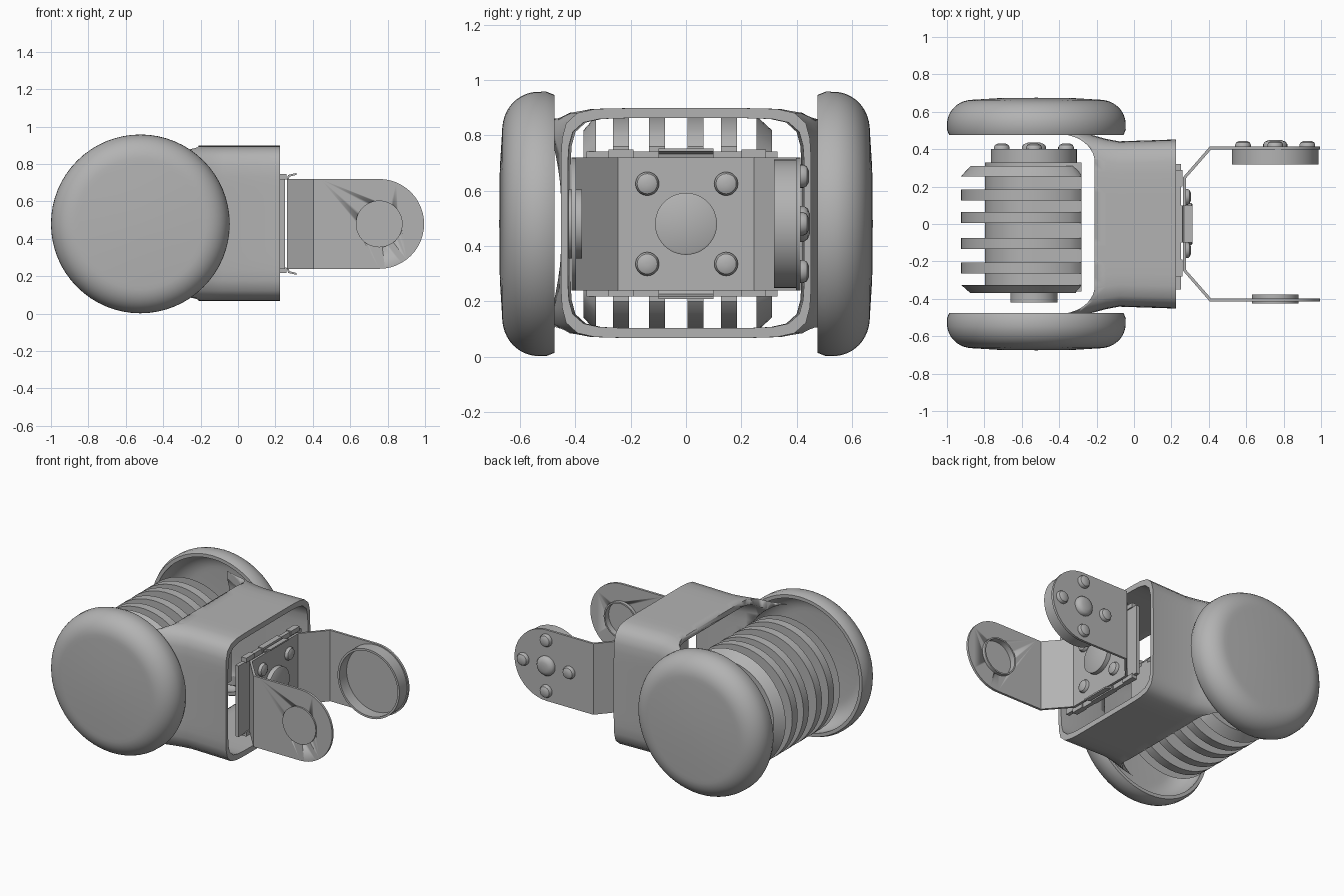
import bpy, bmesh
from math import sin, cos, pi, radians
from mathutils import Vector, Matrix

if "Cube" in bpy.data.objects:
    bpy.data.objects.remove(bpy.data.objects["Cube"])

GREY = (0.45, 0.45, 0.45, 1)
mat = bpy.data.materials.new("plain grey")
mat.use_nodes = True
mat.diffuse_color = GREY
mat.node_tree.nodes["Principled BSDF"].inputs["Base Color"].default_value = GREY

ZC = 0.48          # height of every pivot axis
HUB, TIP = -0.535, 0.755   # x of the body pivot and the arm pivot


def finish(name, bm, angle=35):
    bmesh.ops.recalc_face_normals(bm, faces=bm.faces)
    me = bpy.data.meshes.new(name)
    bm.to_mesh(me)
    bm.free()
    me.materials.append(mat)
    ob = bpy.data.objects.new(name, me)
    bpy.context.collection.objects.link(ob)
    bpy.ops.object.select_all(action='DESELECT')
    ob.select_set(True)
    bpy.context.view_layer.objects.active = ob
    bpy.ops.object.shade_smooth_by_angle(angle=radians(angle))
    return ob


def loft(name, rings, closed=False, angle=35):
    """Skin a list of equal rings; closed joins last to first, else ends are capped."""
    bm = bmesh.new()
    loops = [[bm.verts.new(p) for p in ring] for ring in rings]
    pairs = list(zip(loops, loops[1:]))
    if closed:
        pairs.append((loops[-1], loops[0]))
    for a, b in pairs:
        for i in range(len(a)):
            j = (i + 1) % len(a)
            bm.faces.new((a[i], a[j], b[j], b[i]))
    if not closed:
        bm.faces.new(loops[0])
        bm.faces.new(loops[-1])
    return finish(name, bm, angle)


def turned(name, profile, centre, axis='Y', steps=48):
    """Revolve (radius, offset) points about an axis through centre."""
    rings = []
    for r, d in profile:
        ring = []
        for i in range(steps):
            c, s = r * cos(2 * pi * i / steps), r * sin(2 * pi * i / steps)
            ring.append(Vector(centre) + Vector((c, d, s) if axis == 'Y' else (d, c, s)))
        rings.append(ring)
    return loft(name, rings)


def box(name, lo, hi):
    lo, hi = Vector(lo), Vector(hi)
    bm = bmesh.new()
    bmesh.ops.create_cube(bm, size=1, matrix=Matrix.LocRotScale((lo + hi) / 2, None, hi - lo))
    return finish(name, bm)


def slab(name, outline, y0, y1, taper=1.0):
    """Extrude an xz outline along y, optionally shrinking the far face about the hub."""
    far = [(HUB + (x - HUB) * taper, y1, ZC + (z - ZC) * taper) for x, z in outline]
    return loft(name, [[(x, y0, z) for x, z in outline], far])


def plan(name, outline, z0, z1):
    """Extrude an xy outline upward."""
    return loft(name, [[(x, y, z) for x, y in outline] for z in (z0, z1)])


def cut(ob, *cutters):
    for c in cutters:
        c.hide_render = True
        c.hide_viewport = True
        c.display_type = 'WIRE'
        m = ob.modifiers.new("cut", 'BOOLEAN')
        m.operation = 'DIFFERENCE'
        m.solver = 'EXACT'
        m.object = c


def arc(cx, cz, r, a0, a1, n=24):
    return [(cx + r * cos(radians(a0 + (a1 - a0) * i / n)),
             cz + r * sin(radians(a0 + (a1 - a0) * i / n))) for i in range(n + 1)]


# Domed hollow end caps
R, RIM, OUT = 0.478, 0.475, 0.675
outer = [(R - 0.012, RIM), (R, RIM + 0.03)]
for i in range(1, 13):
    a = pi / 2 * i / 12
    outer.append((R - 0.15 + 0.15 * cos(a) ** 0.9 if i < 12 else R - 0.15, 0.53 + 0.135 * sin(a)))
outer += [(0.2, 0.673), (0.01, OUT)]
inner = [(max(r - 0.03, 0.008), y - 0.03) for r, y in reversed(outer[2:])]
inner.append((R - 0.035, RIM))
for side, label in ((-1, "front"), (1, "back")):
    turned(label + "_cap", [(r, side * y) for r, y in inner[:-1] + [inner[-1]] + outer],
           (-0.522, 0, ZC), steps=64)


# Hollow housing sleeve, flared where it meets the caps
def section(x, hy, hz, n=64, power=8.5):
    ring = []
    for i in range(n):
        a = 2 * pi * (i + 0.5) / n
        c, s = cos(a), sin(a)
        k = (abs(c) ** power + abs(s) ** power) ** (-1 / power)
        ring.append((x, hy * k * c, 0.483 + hz * k * s))
    return ring


flare = [(0.225, 0.452, 0.415), (-0.08, 0.442, 0.415), (-0.15, 0.455, 0.415),
         (-0.22, 0.475, 0.415), (-0.3, 0.5, 0.417), (-0.42, 0.53, 0.42)]
sleeve = [section(*f) for f in flare]
sleeve += [section(x, hy - 0.025, hz - 0.036) for x, hy, hz in reversed(flare)]
housing = loft("housing", sleeve, closed=True)
corner = [(-0.4 + 0.19 * sin(pi / 2 * i / 10), 0.33 + 0.15 * cos(pi / 2 * i / 10))
          for i in range(11)]
mouth = [(-1, 0.48)] + corner + [(x, -y) for x, y in reversed(corner)] + [(-1, -0.48)]
cut(housing, plan("mouth_cutter", mouth, -0.2, 1.2),
    turned("hub_cutter", [(0.4, -0.8), (0.4, 0.8)], (-0.522, 0, ZC)))


# Domed screw heads
def screw(name, centre, r, h, axis='Y'):
    turned(name, [(r, -0.005), (r, h * 0.35), (r * 0.85, h * 0.75), (r * 0.5, h), (r * 0.05, h)],
           centre, axis, 20)


def horn_screws(name, x, y):
    screw(name + "_centre_screw", (x, y, ZC), 0.065, 0.035)
    for i in range(4):
        a = pi / 2 * i
        screw(f"{name}_screw_{i + 1}", (x + 0.172 * cos(a), y, ZC + 0.172 * sin(a)), 0.042, 0.03)


# Finned motor body
body = arc(HUB, ZC, 0.262, 90, 270) + [(-0.28, 0.218), (-0.28, 0.742)]
slab("motor_body", body, -0.36, 0.33)
fin = arc(HUB, ZC, 0.39, 55, 305, 40)
fin = fin + [(-0.28, 0.2), (-0.28, 0.76)]
for i, y in enumerate((-0.235, -0.105, 0.035, 0.155)):
    slab(f"fin_{i + 1}", fin, y - 0.029, y + 0.029)
slab("front_end_fin", fin, -0.325, -0.37, 0.87)
slab("back_end_fin", fin, 0.255, 0.31, 0.87)
turned("motor_horn", [(0.23, 0.32), (0.23, 0.4)], (HUB, 0, ZC))
turned("motor_bearing", [(0.125, -0.355), (0.125, -0.42)], (HUB, 0, ZC))
horn_screws("motor", HUB, 0.4)

# Shallow mounting pan at the sleeve mouth
box("mount_plate", (0.225, -0.35, 0.24), (0.25, 0.32, 0.72))
for s in (-1, 1):
    z = ZC + s * 0.25
    for k, (a, b) in enumerate(((-0.28, -0.19), (-0.1, 0.1), (0.2, 0.29))):
        box(f"mount_tab_{s}_{k}", (0.22, a, z - 0.012), (0.258, b, z + 0.018))
    box(f"mount_lip_{s}", (0.225, -0.27, z - 0.012), (0.25, 0.27, z + 0.012))
    # Turned-out lips of the bracket base
    lip = [(0.26, s * 0.235), (0.268, s * 0.262), (0.312, s * 0.272),
           (0.312, s * 0.262), (0.275, s * 0.253), (0.27, s * 0.235)]
    slab(f"bracket_lip_{s}", [(x, ZC + d) for x, d in lip], -0.1, 0.1)

# Bent bracket base
T = 0.016
half = [(0.262, 0.25), (0.405, 0.414), (0.45, 0.414)]
back = [(0.45, 0.414 - T), (0.412, 0.414 - T), (0.262 + T, 0.245)]
strip = half + back + [(x, -y) for x, y in reversed(back)] + [(x, -y) for x, y in reversed(half)]
plan("bracket_base", strip, 0.24, 0.72)
turned("bracket_boss", [(0.112, -0.02), (0.112, 0.018), (0.105, 0.022)], (0.29, 0, ZC), 'X')
for y in (-0.14, 0.145):
    for z in (-0.145, 0.145):
        screw(f"bracket_screw_{y}_{z}", (0.276, y, ZC + z), 0.043, 0.028, 'X')

# Rounded bracket arms
arm = arc(TIP, ZC, 0.24, -90, 90) + [(0.44, 0.72), (0.44, 0.24)]
slab("back_arm", arm, 0.414 - T, 0.414)
front_arm = slab("front_arm", arm, -0.414, T - 0.414)
cut(front_arm, turned("bearing_cutter", [(0.118, -0.6), (0.118, -0.2)], (TIP, 0, ZC)))

# Open cups that take the next joint
turned("arm_horn_cup", [(0.01, 0.412), (0.232, 0.412), (0.232, 0.318), (0.218, 0.318),
                        (0.218, 0.395), (0.01, 0.395)], (TIP, 0, ZC))
turned("arm_bearing_cup", [(0.01, -0.424), (0.125, -0.424), (0.125, -0.376), (0.115, -0.376),
                           (0.115, -0.415), (0.01, -0.415)], (TIP, 0, ZC))
horn_screws("arm", TIP, 0.414)
